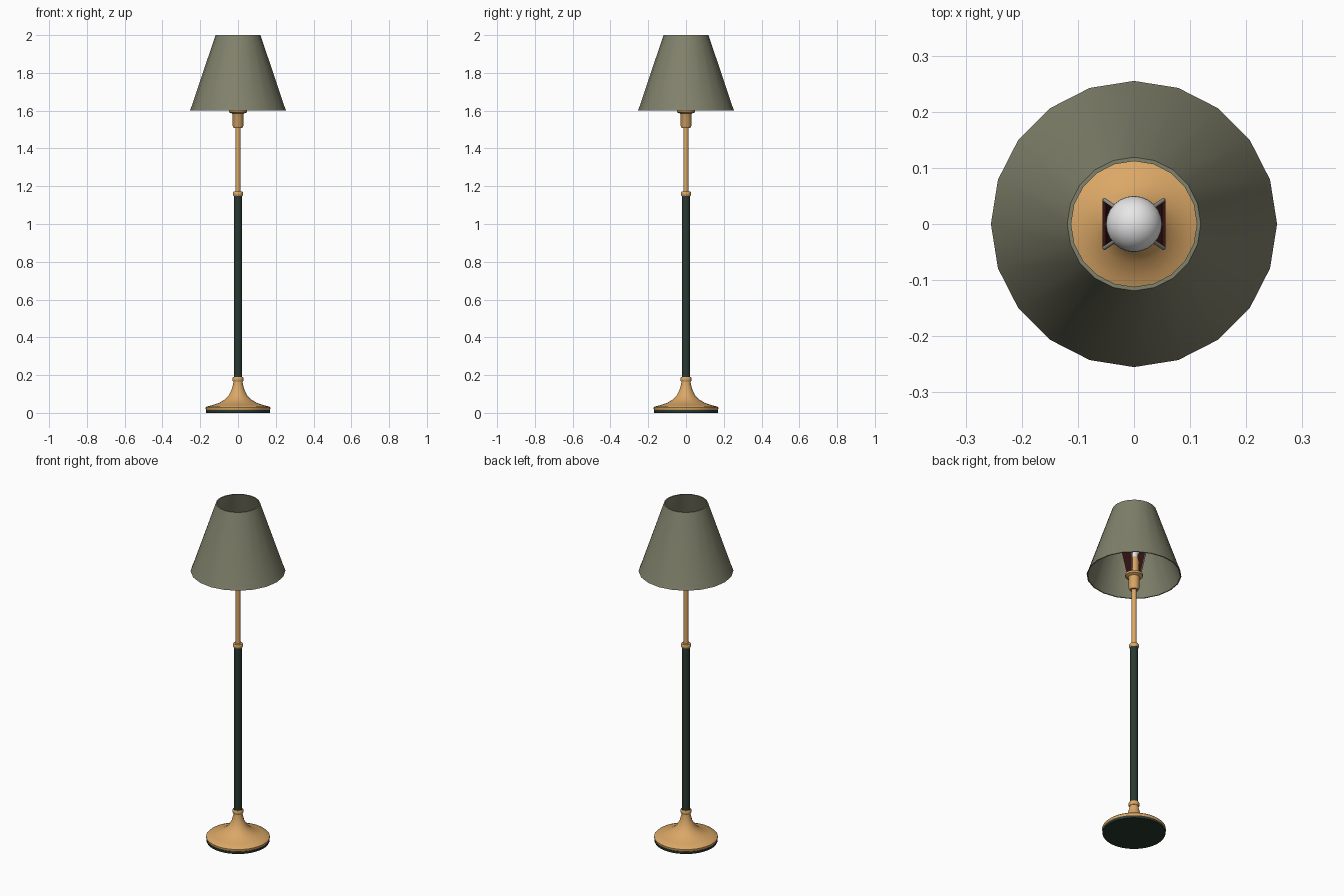
import bpy, bmesh, math
from mathutils import Vector

if "Cube" in bpy.data.objects:
    bpy.data.objects.remove(bpy.data.objects["Cube"])


def material(name, rgb):
    m = bpy.data.materials.new(name)
    m.use_nodes = True
    m.diffuse_color = (*rgb, 1)
    m.node_tree.nodes["Principled BSDF"].inputs["Base Color"].default_value = (*rgb, 1)
    return m


BRASS = material("brass", (0.71, 0.39, 0.135))
FABRIC = material("olive fabric", (0.22, 0.22, 0.15))
GREEN = material("dark green", (0.022, 0.042, 0.03))
MAROON = material("dark maroon", (0.035, 0.007, 0.006))
WIRE = material("grey wire", (0.3, 0.29, 0.26))
GLASS = material("white glass", (0.8, 0.8, 0.8))


def finish(name, bm, mat, angle=35):
    bmesh.ops.remove_doubles(bm, verts=bm.verts, dist=0.0001)
    bmesh.ops.recalc_face_normals(bm, faces=bm.faces)
    mesh = bpy.data.meshes.new(name)
    bm.to_mesh(mesh)
    bm.free()
    mesh.materials.append(mat)
    mesh.shade_smooth()
    mesh.set_sharp_from_angle(angle=math.radians(angle))
    obj = bpy.data.objects.new(name, mesh)
    bpy.context.collection.objects.link(obj)
    return obj


def lathe(name, profile, mat, sides=20, closed=False):
    """Turn (radius, height) points around the z axis."""
    bm = bmesh.new()
    points = profile + profile[:1] if closed else profile
    verts = [bm.verts.new((r, 0, z)) for r, z in points]
    edges = [bm.edges.new(pair) for pair in zip(verts, verts[1:])]
    bmesh.ops.spin(bm, geom=verts + edges, axis=(0, 0, 1), cent=(0, 0, 0),
                   angle=math.tau, steps=sides)
    return finish(name, bm, mat)


def ring(name, z, radius, half, inner, mat):
    """Rounded collar around the pole."""
    lathe(name, [(inner, z - half), (radius * 0.88, z - half), (radius, z - half * 0.4),
                 (radius, z + half * 0.4), (radius * 0.88, z + half), (inner, z + half)], mat)


def rod(name, a, b, radius, mat):
    a, b = Vector(a), Vector(b)
    bm = bmesh.new()
    bmesh.ops.create_cone(bm, cap_ends=True, segments=8, radius1=radius,
                          radius2=radius, depth=(b - a).length)
    obj = finish(name, bm, mat, 50)
    obj.location = (a + b) / 2
    obj.rotation_euler = (b - a).to_track_quat("Z", "Y").to_euler()


# Base: dark pad under a flared brass foot
lathe("base_pad", [(0, 0), (0.168, 0), (0.17, 0.004), (0.17, 0.014), (0, 0.014)], GREEN, 40)
lathe("base_foot", [(0, 0.014), (0.168, 0.014), (0.171, 0.02), (0.171, 0.028), (0.166, 0.033),
                    (0.135, 0.041), (0.1, 0.053), (0.07, 0.071), (0.049, 0.093),
                    (0.034, 0.122), (0.026, 0.15), (0.024, 0.168), (0, 0.168)], BRASS, 40)
ring("base_collar", 0.178, 0.03, 0.012, 0.015, BRASS)

# Pole
lathe("lower_pole", [(0, 0.185), (0.022, 0.185), (0.022, 1.155), (0, 1.155)], GREEN)
ring("pole_collar", 1.16, 0.027, 0.011, 0.01, BRASS)
lathe("upper_pole", [(0, 1.165), (0.0135, 1.165), (0.0135, 1.52), (0, 1.52)], BRASS)

# Lamp holder
lathe("socket", [(0, 1.508), (0.023, 1.508), (0.029, 1.52), (0.029, 1.58), (0.032, 1.585),
                 (0.048, 1.592), (0.048, 1.604), (0.026, 1.61), (0.026, 1.69),
                 (0.022, 1.705), (0, 1.705)], BRASS)

# Bulb: neck blending into a globe
globe = [(0.05 * math.cos(math.radians(a)), 1.785 + 0.05 * math.sin(math.radians(a)))
         for a in range(-50, 90, 10)]
lathe("bulb", [(0, 1.7), (0.02, 1.7), (0.022, 1.725)] + globe + [(0, 1.835)], GLASS, 24)

# Bulb clip: tapered side plates with wire edges
for side, label in ((1, "left"), (-1, "right")):
    bm = bmesh.new()
    outline = [(0.03, -0.02, 1.61), (0.03, 0.02, 1.61), (0.053, 0.043, 1.77), (0.053, -0.043, 1.77)]
    inner = [bm.verts.new((side * (x - 0.003), y, z)) for x, y, z in outline]
    outer = [bm.verts.new((side * (x + 0.003), y, z)) for x, y, z in outline]
    bm.faces.new(inner)
    bm.faces.new(outer)
    for i in range(4):
        j = (i + 1) % 4
        bm.faces.new((inner[i], inner[j], outer[j], outer[i]))
    finish(label + "_clip_plate", bm, MAROON)
    for end, place in ((1, "back"), (-1, "front")):
        corner = (side * 0.053, end * 0.043, 1.77)
        name = f"{label}_{place}_clip_wire"
        rod(name, (side * 0.03, end * 0.02, 1.61), corner, 0.0035, WIRE)
        rod(name + "_tip", corner, (side * 0.034, end * 0.03, 1.795), 0.0035, WIRE)

# Open tapered shade with a thin wall and a flared hem
lathe("shade", [(0.255, 1.6), (0.246, 1.622), (0.119, 2.0), (0.112, 2.0),
                (0.24, 1.622), (0.249, 1.6)], FABRIC, 20, closed=True)
